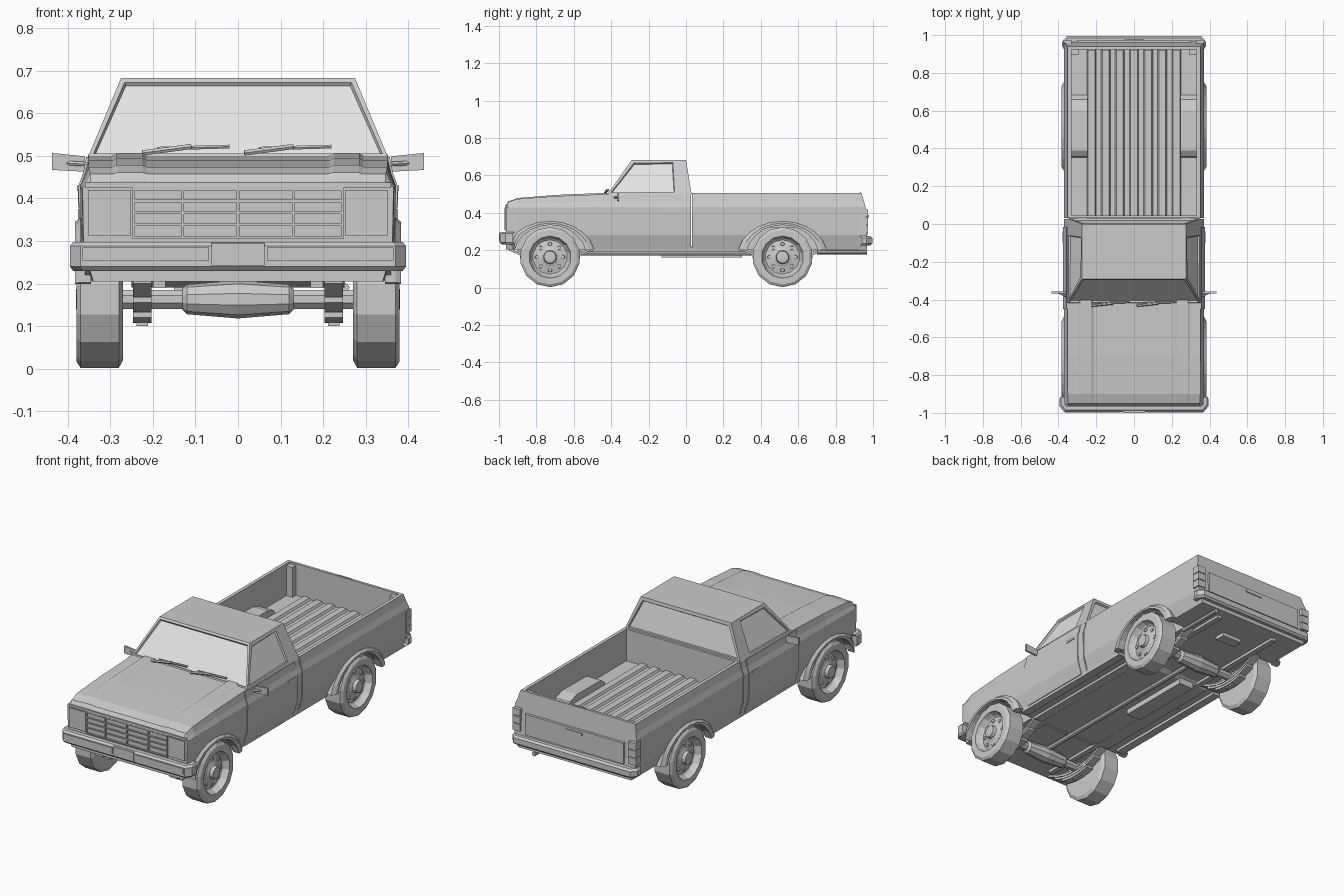
import bpy, bmesh, math
from mathutils import Vector

if "Cube" in bpy.data.objects:
    bpy.data.objects.remove(bpy.data.objects["Cube"])


def material(name, level):
    mat = bpy.data.materials.new(name)
    mat.use_nodes = True
    color = (level, level, level, 1)
    mat.diffuse_color = color
    mat.node_tree.nodes["Principled BSDF"].inputs["Base Color"].default_value = color
    return mat


GREY = material("plain grey", 0.6)
GLASS = material("pale glass grey", 0.78)


def make(name, verts, faces):
    mesh = bpy.data.meshes.new(name)
    mesh.from_pydata(verts, [], faces)
    bm = bmesh.new()
    bm.from_mesh(mesh)
    bmesh.ops.recalc_face_normals(bm, faces=bm.faces)
    bm.to_mesh(mesh)
    bm.free()
    mesh.materials.append(GREY)
    obj = bpy.data.objects.new(name, mesh)
    bpy.context.collection.objects.link(obj)
    return obj


def loft(name, rings):
    n = len(rings[0])
    verts = [v for ring in rings for v in ring]
    faces = [(r * n + i, r * n + (i + 1) % n, (r + 1) * n + (i + 1) % n, (r + 1) * n + i)
             for r in range(len(rings) - 1) for i in range(n)]
    faces += [tuple(range(n)), tuple(range(len(verts) - n, len(verts)))]
    return make(name, verts, faces)


def extrude_x(name, profile, x0, x1):
    return loft(name, [[(x, y, z) for y, z in profile] for x in (x0, x1)])


def box(name, x0, x1, y0, y1, z0, z1):
    return extrude_x(name, [(y0, z0), (y1, z0), (y1, z1), (y0, z1)], x0, x1)


def lathe_x(name, profile, y, z, sides):
    angles = [math.tau * (i + 0.5) / sides for i in range(sides)]
    return loft(name, [[(x, y + r * math.cos(a), z + r * math.sin(a)) for a in angles]
                       for x, r in profile])


def rod(name, start, end, radius, sides=6):
    p, q = Vector(start), Vector(end)
    turn = (q - p).to_track_quat("Z", "Y")
    spokes = [turn @ Vector((radius * math.cos(math.tau * i / sides),
                             radius * math.sin(math.tau * i / sides), 0)) for i in range(sides)]
    return loft(name, [[tuple(c + s) for s in spokes] for c in (p, q)])


def cut(target, cutter):
    mod = target.modifiers.new("cut", "BOOLEAN")
    mod.operation, mod.solver, mod.object = "DIFFERENCE", "EXACT", cutter
    bpy.context.view_layer.objects.active = target
    bpy.ops.object.modifier_apply(modifier=mod.name)
    bpy.data.objects.remove(cutter)


SIDES = (("left", 1), ("right", -1))
AXLES = (("front", -0.727), ("rear", 0.516))
HUB = 0.163
FLANK = [(0.345, 0.205), (0.368, 0.28), (0.371, 0.43), (0.36, 0.46), (0.351, 0.5)]
HOOD = [(0.295, 0.5), (0.285, 0.507), (0.225, 0.507), (0.215, 0.5)]


def section(half, y, top=0.5, lean=0.0, tuck=1.0):
    ring = half + [(-x, z) for x, z in reversed(half)]
    squash = (top - 0.425) / 0.075
    return [(x * tuck, y - lean * max(0, z - 0.4),
             z if z < 0.43 else 0.425 + (z - 0.425) * squash) for x, z in ring]


def oval(y, length, height, degrees):
    a = math.radians(degrees)
    return max(y + length * math.cos(a), -0.925), HUB + height * math.sin(a)


# Front body with hood, and bed block hollowed out
body = loft("front_body", [section(FLANK + HOOD, y, top, 0, tuck) for y, top, tuck in
                           ((-0.962, 0.44, 0.985), (-0.95, 0.458, 0.99), (-0.9, 0.474, 1),
                            (-0.7, 0.489, 1), (-0.42, 0.5, 1), (0.027, 0.5, 1))])
bed = loft("bed", [section(FLANK, 0.033, 0.505), section(FLANK, 0.9, 0.505),
                   section(FLANK, 0.969, 0.505, 0.3)])
cut(bed, box("bed_cutter", -0.332, 0.332, 0.045, 0.925, 0.33, 0.7))

# Wheel arches, flares and wheels
TYRE = [(-0.055, 0.1), (-0.055, 0.143), (-0.045, 0.161), (0.045, 0.161), (0.055, 0.146),
        (0.055, 0.113), (0.044, 0.109), (0.026, 0.1), (0.02, 0.092), (0.03, 0.05),
        (0.036, 0.036), (0.054, 0.032), (0.056, 0.018)]
for end, y in AXLES:
    for side, s in SIDES:
        tag = end + "_" + side
        cut(body if end == "front" else bed,
            extrude_x("arch_cutter", [oval(y, 0.2, 0.18, 20 * i) for i in range(18)],
                      s * 0.25, s * 0.45))
        rings = []
        for i in range(11):
            inner, outer = (oval(y, length, height, 12 + 15.6 * i)
                            for length, height in ((0.195, 0.172), (0.242, 0.192)))
            mid = [(p + q) / 2 for p, q in zip(inner, outer)]
            rings.append([(s * x, *p) for x, p in ((0.345, inner), (0.383, inner), (0.383, mid),
                                                   (0.37, outer), (0.345, outer))])
        loft(tag + "_flare", rings)
        lathe_x(tag + "_wheel", [(s * (0.325 + x), r) for x, r in TYRE], y, HUB, 14)
        for i in range(8):
            a = math.tau * i / 8
            lathe_x(tag + "_wheel_nub", [(s * 0.34, 0.013), (s * 0.356, 0.01)],
                    y + 0.07 * math.cos(a), HUB + 0.07 * math.sin(a), 6)
        # Leaf spring pack
        for leaf in range(3):
            reach = 0.22 - 0.06 * leaf
            steps = [(-1 + i / 3) * reach for i in range(7)]
            upper = [(y + d, 0.15 - 0.015 * leaf + 1.3 * d * d) for d in steps]
            lower = [(u, z - 0.013) for u, z in reversed(upper)]
            extrude_x(tag + "_leaf_spring", upper + lower, s * 0.203, s * 0.247)
        box(tag + "_spring_clamp", s * 0.212, s * 0.238, y - 0.025, y + 0.025, 0.1, 0.185)
    # Axle tube with differential
    lathe_x(end + "_axle", [(-0.28, 0.024), (0.28, 0.024)], y, HUB, 8)
    lathe_x(end + "_differential", [(-0.13, 0.025), (-0.12, 0.035), (0, 0.045),
                                    (0.12, 0.035), (0.13, 0.025)], y, HUB, 10)

# Cab upper with framed, recessed glass
stations = ((-0.42, -0.29), (-0.045, -0.055), (0.03, 0.0))
cab = loft("cab_upper", [[(0.352, low, 0.498), (0.275, high, 0.683),
                          (-0.275, high, 0.683), (-0.352, low, 0.498)] for low, high in stations])
cab.data.materials.append(GLASS)
bm = bmesh.new()
bm.from_mesh(cab.data)
for face in list(bm.faces):
    n, c = face.normal, face.calc_center_median()
    side_window = abs(n.x) > 0.7 and c.y < -0.1
    if side_window or abs(n.y) > 0.5:
        frame = 0.015 if n.y < -0.5 else 0.022
        bmesh.ops.inset_individual(bm, faces=[face], thickness=frame)
        bmesh.ops.inset_individual(bm, faces=[face], thickness=0.005, depth=-0.009)
        face.material_index = 1
bm.to_mesh(cab.data)
bm.free()

# Doors, handles, mirrors and lights on both flanks
for side, s in SIDES:
    skin = FLANK[:4] + [(0.353, 0.497)]
    outline = [(s * (x + 0.004), z) for x, z in skin] + [(s * (x - 0.02), z) for x, z in reversed(skin)]
    loft(side + "_door", [[(x, y, z) for x, z in outline] for y in (-0.45, -0.015)])
    box(side + "_door_handle", s * 0.37, s * 0.378, -0.1, -0.04, 0.418, 0.43)
    rod(side + "_mirror_arm", (s * 0.345, -0.388, 0.48), (s * 0.4, -0.362, 0.483), 0.006)
    loft(side + "_mirror", [[(s * 0.36, y, 0.463), (s * 0.36, y, 0.499),
                             (s * 0.437, y, 0.507), (s * 0.437, y, 0.467)]
                            for y in (-0.367, -0.357)])
    box(side + "_headlight", s * 0.252, s * 0.352, -0.968, -0.95, 0.313, 0.42)
    for i in range(3):
        z = 0.295 + 0.042 * i
        box(side + "_tail_light", s * 0.33, s * 0.376, 0.93, 0.974, z, z + 0.038)
    # Inner wheel housing and rear corner post
    extrude_x(side + "_wheel_housing", [(0.35, 0.32), (0.357, 0.355), (0.39, 0.378), (0.6, 0.38),
                                        (0.66, 0.362), (0.69, 0.32)], s * 0.245, s * 0.34)
    box(side + "_corner_post", s * 0.295, s * 0.34, 0.895, 0.93, 0.325, 0.495)
    box(side + "_frame_rail", s * 0.17, s * 0.2, -0.9, 0.92, 0.19, 0.22)
    box(side + "_sill", s * 0.3, s * 0.345, -0.5, 0.29, 0.19, 0.215)

# Bed floor ribs
for i in range(7):
    x = (i - 3) * 0.075
    loft("bed_rib", [[(x - 0.026, y, 0.328), (x - 0.018, y, 0.342),
                      (x + 0.018, y, 0.342), (x + 0.026, y, 0.328)] for y in (0.045, 0.92)])

# Grille
for z in (0.308, 0.338, 0.366, 0.394, 0.422):
    box("grille_bar", -0.245, 0.245, -0.969, -0.95, z - 0.003, z + 0.003)
for x in (-0.245, -0.13, 0, 0.13, 0.245):
    box("grille_post", x - 0.003, x + 0.003, -0.97, -0.95, 0.305, 0.425)
box("grille_top", -0.36, 0.36, -0.968, -0.95, 0.425, 0.438)


# Bumpers, built as stacked outlines with chamfered corners
def bumper(name, half, out, inner, low, high):
    d = 1 if out > inner else -1
    path = [(-half, inner), (-half, out - 0.03 * d), (-half + 0.025, out), (half - 0.025, out),
            (half, out - 0.03 * d), (half, inner)]
    bevel = 0.01
    rings = [[(x * k, y - d * e, z) for x, y in path] for k, e, z in
             ((0.98, bevel, low), (1, 0, low + bevel), (1, 0, high - bevel), (0.98, bevel, high))]
    return loft(name, rings)


bumper("front_bumper", 0.395, -0.994, -0.925, 0.23, 0.298)
bumper("rear_bumper", 0.38, 0.996, 0.94, 0.226, 0.275)
extrude_x("front_valance", [(-0.955, 0.235), (-0.91, 0.212), (-0.91, 0.24)], -0.36, 0.36)
box("number_plate", -0.062, 0.062, -1, -0.985, 0.243, 0.295)
for side, s in SIDES:
    box(side + "_bumper_strip", s * 0.068, s * 0.365, -0.998, -0.985, 0.254, 0.285)

# Tailgate panel and handle
box("tailgate_panel", -0.3, 0.3, 0.96, 0.974, 0.285, 0.4)
box("tailgate_handle", -0.05, 0.05, 0.965, 0.979, 0.375, 0.388)
box("tailgate_latch", -0.04, 0.04, 0.928, 0.936, 0.503, 0.508)

# Wipers
for x in (-0.13, 0.11):
    rod("wiper_blade", (x - 0.06, -0.418, 0.517), (x + 0.11, -0.414, 0.522), 0.005)
    rod("wiper_arm", (x - 0.095, -0.432, 0.507), (x + 0.02, -0.42, 0.522), 0.007)

# Underside parts
extrude_x("floor_pan", [(-0.6, 0.215), (-0.5, 0.191), (0.29, 0.191), (0.33, 0.215)], -0.25, 0.25)
rod("drive_shaft", (0, -0.7, 0.185), (0, 0.5, 0.185), 0.014, 8)
box("long_tank", -0.15, -0.06, -0.13, 0.3, 0.162, 0.215)
box("rear_cross_member", -0.06, 0.06, 0.74, 0.8, 0.185, 0.215)
rod("exhaust_pipe", (0.25, 0.7, 0.19), (0.25, 0.968, 0.19), 0.012, 8)
